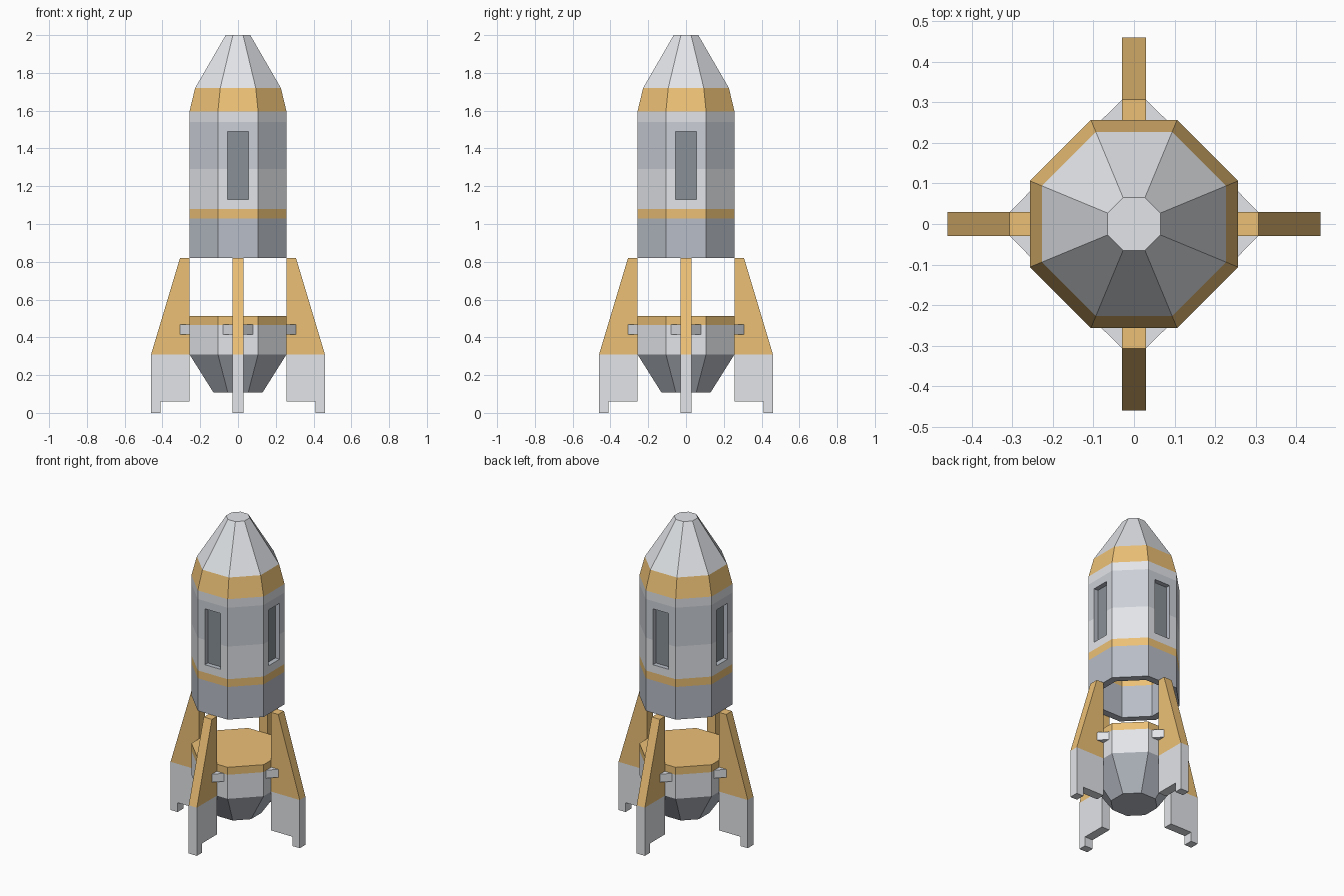
import bpy, bmesh, math
from mathutils import Matrix, Vector

if "Cube" in bpy.data.objects:
    bpy.data.objects.remove(bpy.data.objects["Cube"])


def material(name, rgb):
    m = bpy.data.materials.new(name)
    m.diffuse_color = (*rgb, 1)
    m.use_nodes = True
    m.node_tree.nodes["Principled BSDF"].inputs["Base Color"].default_value = m.diffuse_color
    return m


GOLD = material("gold", (0.84, 0.53, 0.18))
LIGHT = material("light_grey", (0.76, 0.78, 0.81))
MID = material("mid_grey", (0.60, 0.63, 0.68))
STEEL = material("steel_grey", (0.48, 0.51, 0.57))
GLASS = material("window_grey", (0.25, 0.28, 0.31))


def finish(name, bm, bands):
    """bands: (top z, material) from the bottom up; cut and paint by height."""
    for z, _ in bands[:-1]:
        bmesh.ops.bisect_plane(bm, geom=bm.verts[:] + bm.edges[:] + bm.faces[:],
                               plane_co=(0, 0, z), plane_no=(0, 0, 1), dist=1e-5)
    bmesh.ops.recalc_face_normals(bm, faces=bm.faces[:])
    for f in bm.faces:
        z = f.calc_center_median().z
        f.material_index = next((i for i, b in enumerate(bands) if z < b[0]), len(bands) - 1)
    me = bpy.data.meshes.new(name)
    bm.to_mesh(me)
    bm.free()
    for _, m in bands:
        me.materials.append(m)
    ob = bpy.data.objects.new(name, me)
    bpy.context.collection.objects.link(ob)
    return ob


def octagon_loft(name, rings, bands):
    """rings: (z, half width across flats), capped at both ends."""
    bm = bmesh.new()
    loops = []
    for z, a in rings:
        r = a / math.cos(math.pi / 8)
        loops.append([bm.verts.new((r * math.cos(t), r * math.sin(t), z))
                      for t in (math.pi / 8 + k * math.pi / 4 for k in range(8))])
    for lo, hi in zip(loops, loops[1:]):
        for k in range(8):
            n = (k + 1) % 8
            bm.faces.new((lo[k], lo[n], hi[n], hi[k]))
    bm.faces.new(loops[0])
    bm.faces.new(loops[-1])
    return finish(name, bm, bands)


def prism(name, points, direction, bands, angle):
    """Extrude a planar outline, then turn it about the z axis."""
    bm = bmesh.new()
    face = bm.faces.new([bm.verts.new(p) for p in points])
    out = bmesh.ops.extrude_face_region(bm, geom=[face])
    bmesh.ops.translate(bm, vec=Vector(direction),
                        verts=[v for v in out["geom"] if isinstance(v, bmesh.types.BMVert)])
    ob = finish(name, bm, bands)
    ob.data.transform(Matrix.Rotation(angle, 4, 'Z'))
    return ob


def window_box(name, x0, x1, mat, angle):
    w = 0.056
    return prism(name, [(x0, -w, 1.13), (x0, w, 1.13), (x0, w, 1.49), (x0, -w, 1.49)],
                 (x1 - x0, 0, 0), [(9, mat)], angle)


# Hollow hull with nose cone
hull = octagon_loft("hull",
                    [(1.58, 0.212), (0.82, 0.212), (0.82, 0.257), (1.595, 0.257),
                     (1.72, 0.227), (2.0, 0.065)],
                    [(1.03, STEEL), (1.08, GOLD), (1.29, LIGHT), (1.54, MID),
                     (1.595, LIGHT), (1.72, GOLD), (9, LIGHT)])

# Lower engine stage
octagon_loft("engine_stage", [(0.108, 0.13), (0.31, 0.257), (0.513, 0.257)],
             [(0.31, STEEL), (0.465, LIGHT), (9, GOLD)])

fin_profile = [(0.257, 0.06), (0.41, 0.06), (0.41, 0), (0.46, 0),
               (0.46, 0.31), (0.307, 0.82), (0.257, 0.82)]

for k in range(4):
    a = k * math.pi / 2
    # Recessed windows
    cutter = window_box("window_cutter", 0.225, 0.3, GLASS, a)
    mod = hull.modifiers.new("window", 'BOOLEAN')
    mod.operation = 'DIFFERENCE'
    mod.solver = 'EXACT'
    mod.object = cutter
    bpy.context.view_layer.objects.active = hull
    bpy.ops.object.modifier_apply(modifier=mod.name)
    bpy.data.objects.remove(cutter)
    window_box("window_pane", 0.223, 0.227, GLASS, a)

    # Fins with feet
    prism("fin", [(x, -0.029, z) for x, z in fin_profile], (0, 0.058, 0),
          [(0.31, LIGHT), (9, GOLD)], a)

    # Wedge brackets on both sides of each fin
    for s in (-1, 1):
        prism("fin_bracket", [(0.25, s * 0.029, 0.415), (0.307, s * 0.029, 0.415),
                              (0.257, s * 0.08, 0.415), (0.25, s * 0.08, 0.415)],
              (0, 0, 0.052), [(9, LIGHT)], a)
